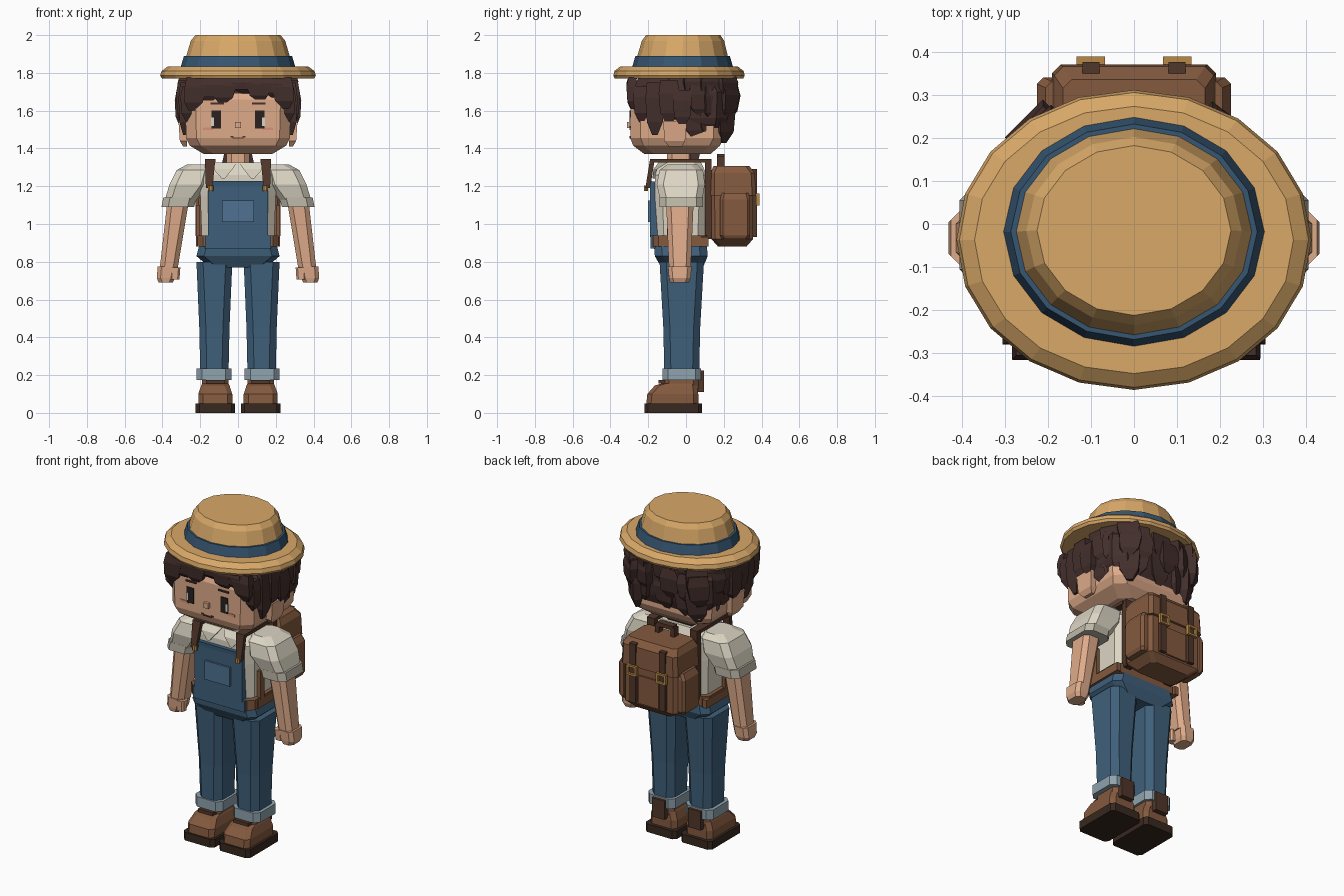
import bpy, math, random
from mathutils import Vector

random.seed(4)


def mat(name, hexcol):
    m = bpy.data.materials.new(name)
    c = [int(hexcol[i:i + 2], 16) / 255 for i in (0, 2, 4)]
    m.diffuse_color = [((v + .055) / 1.055) ** 2.4 for v in c] + [1]
    return m


SKIN, HAIR = mat("skin", "DFAB8A"), mat("hair", "432F2C")
STRAW, NAVY = mat("straw", "D8A868"), mat("ribbon", "365672")
CREAM, CUFF = mat("cream", "DDD6C5"), mat("cream_cuff", "BDB8A8")
DENIM, PATCH, PALE = mat("denim", "3F607B"), mat("denim_pocket", "4E7191"), mat("pale_denim", "8FA3AE")
LEATHER, DARK = mat("leather", "845A3F"), mat("dark_leather", "51372A")
SOLE, GOLD = mat("sole", "38281F"), mat("brass", "B98A45")
BLACK, PINK, WHITE = mat("eye", "29211F"), mat("blush", "D98F78"), mat("eye_light", "D8D4CC")


def ring(r, c, sides):
    """One horizontal cross-section (z, x0, x1, y0, y1): ellipse or chamfered rectangle."""
    z, x0, x1, y0, y1 = r
    if sides:
        cx, cy = (x0 + x1) / 2, (y0 + y1) / 2
        return [(cx + (x1 - x0) / 2 * math.sin(-t), cy + (y1 - y0) / 2 * math.cos(t), z)
                for t in (2 * math.pi * i / sides for i in range(sides))]
    if not c:
        return [(x0, y0, z), (x1, y0, z), (x1, y1, z), (x0, y1, z)]
    c = min(c, (x1 - x0) * .4, (y1 - y0) * .4)
    return [(x0 + c, y0, z), (x1 - c, y0, z), (x1, y0 + c, z), (x1, y1 - c, z),
            (x1 - c, y1, z), (x0 + c, y1, z), (x0, y1 - c, z), (x0, y0 + c, z)]


def loft(name, rings, m, c=0.0, sides=0, mirror=False):
    loops = [ring(r, c, sides) for r in sorted(rings)]
    n = len(loops[0])
    faces = [(k * n + i, k * n + (i + 1) % n, (k + 1) * n + (i + 1) % n, (k + 1) * n + i)
             for k in range(len(loops) - 1) for i in range(n)]
    faces += [tuple(reversed(range(n))), tuple(range((len(loops) - 1) * n, len(loops) * n))]
    me = bpy.data.meshes.new(name)
    me.from_pydata([p for l in loops for p in l], [], faces)
    me.materials.append(m)
    ob = bpy.data.objects.new(name, me)
    bpy.context.collection.objects.link(ob)
    if mirror:
        ob.modifiers.new("mirror", 'MIRROR').use_mirror_merge = False
    return ob


def box(name, x0, x1, y0, y1, z0, z1, m, mirror=False, c=0.0):
    return loft(name, [(z0, x0, x1, y0, y1), (z1, x0, x1, y0, y1)], m, c, 0, mirror)


def disc(z, rx, ry, cy):
    return (z, -rx, rx, cy - ry, cy + ry)


def lock(name, x, y, top, tip, w, d, ang=0.0, lean=0.0):
    """Tapered lock of hair whose thin axis points along ang."""
    h = top - tip
    ob = loft(name, [(top, -w * .42, w * .42, -d * .6, d * .3), (top - h * .3, -w / 2, w / 2, -d / 2, d / 2),
                     (tip + h * .25, lean * .5 - w * .42, lean * .5 + w * .42, -d / 2, d * .4),
                     (tip, lean - w * .14, lean + w * .14, -d * .4, 0)], HAIR)
    ob.location = (x, y, 0)
    ob.rotation_euler = (0, 0, ang)


# Boots, cuffs and legs
box("boot_sole", .015, .225, -.22, .085, 0, .05, SOLE, True, .02)
loft("boot_foot", [(.05, .03, .21, -.21, .065), (.1, .03, .21, -.205, .065), (.145, .045, .195, -.165, .06),
                   (.155, .05, .19, -.13, .06)], LEATHER, .025, mirror=True)
box("boot_shaft", .05, .19, -.115, .065, .13, .2, LEATHER, True, .025)
box("boot_lace", .07, .17, -.145, -.1, .155, .175, DARK, True)
box("boot_heel_tab", .08, .165, .05, .095, .11, .225, DARK, True)
loft("trouser_cuff", [(.175, .035, .22, -.125, .08), (.235, .035, .22, -.125, .08)], PALE, .03, mirror=True)
loft("trouser_leg", [(.22, .05, .2, -.115, .07), (.45, .045, .205, -.12, .075), (.8, .03, .22, -.14, .095)],
     DENIM, .035, mirror=True)
loft("hips", [(.77, -.15, .15, -.13, .09), (.83, -.22, .22, -.165, .115), (.89, -.205, .205, -.17, .11)], DENIM, .04)

# Torso, belt and overalls
loft("shirt_body", [(.87, -.19, .19, -.155, .1), (1.15, -.2, .2, -.165, .11), (1.26, -.2, .2, -.165, .11),
                    (1.325, -.14, .14, -.14, .08)], CREAM, .04)
box("belt", -.215, .215, -.175, .11, .88, .94, LEATHER, c=.03)
box("overall_waist", -.175, .175, -.187, -.12, .87, .94, DENIM)
box("overall_bib", -.16, .16, -.19, -.14, .93, 1.225, DENIM)
box("bib_pocket", -.085, .085, -.202, -.18, 1.01, 1.125, PATCH)
box("bib_hem", -.16, .16, -.195, -.18, 1.205, 1.228, NAVY)
loft("overall_strap_front", [(1.19, .135, .17, -.215, -.19), (1.345, .12, .175, -.19, -.165)], DARK, mirror=True)
box("strap_over_shoulder", .12, .175, -.19, .11, 1.325, 1.345, DARK, True)
box("strap_back", .12, .17, .1, .135, .92, 1.345, DARK, True)
box("pack_side_strap", .195, .222, -.12, .12, .88, .93, LEATHER, True)
box("pack_lower_strap", .2, .222, -.1, -.06, .9, 1.1, LEATHER, True)
loft("strap_button", [(1.175, .13, .16, -.222, -.2), (1.205, .13, .16, -.222, -.2)], GOLD, .008, mirror=True)
loft("collar", [(1.325, .005, .14, -.145, -.1), (1.29, .03, .13, -.172, -.13), (1.24, .07, .085, -.178, -.15)],
     CREAM, mirror=True)

# Sleeves, arms and hands
loft("sleeve", [(1.315, .15, .27, -.1, .06), (1.285, .14, .325, -.14, .09), (1.21, .16, .362, -.155, .1),
                (1.12, .225, .39, -.135, .085)], CREAM, .035, mirror=True)
loft("sleeve_cuff", [(1.09, .232, .405, -.14, .09), (1.14, .22, .395, -.14, .09)], CUFF, .035, mirror=True)
loft("arm", [(1.11, .262, .375, -.105, .04), (.76, .32, .415, -.09, .025)], SKIN, .025, mirror=True)
loft("hand", [(.69, .345, .42, -.085, .015), (.715, .335, .43, -.09, .025), (.775, .325, .425, -.095, .03)],
     SKIN, .02, mirror=True)
loft("thumb", [(.705, .31, .36, -.09, -.045), (.77, .305, .36, -.095, -.04)], SKIN, .01, mirror=True)

# Neck, head and face
box("neck", -.06, .06, -.1, .04, 1.28, 1.4, SKIN, c=.025)
loft("head", [(1.37, -.18, .18, -.22, .13), (1.415, -.255, .255, -.28, .18), (1.455, -.275, .275, -.295, .2),
              (1.66, -.28, .28, -.295, .2), (1.79, -.23, .23, -.24, .16)], SKIN, .055)
loft("ear", [(1.41, .27, .29, -.09, -.02), (1.44, .27, .308, -.115, -.005), (1.545, .27, .315, -.12, .005)],
     SKIN, mirror=True)
box("eye", .09, .14, -.3, -.28, 1.505, 1.6, BLACK, True)
box("eye_white", .127, .142, -.302, -.28, 1.52, 1.565, WHITE, True)
box("eyebrow", .075, .145, -.302, -.28, 1.632, 1.642, HAIR, True)
box("cheek", .13, .185, -.298, -.28, 1.497, 1.512, PINK, True)
box("nose", -.016, .016, -.312, -.28, 1.508, 1.54, SKIN)
box("mouth", -.028, .028, -.299, -.28, 1.452, 1.459, DARK)
box("mouth_corner", .025, .04, -.299, -.28, 1.457, 1.465, DARK, True)

# Hair: cap, back mass, fringe, side locks and layered back locks
loft("hair_top", [(1.69, -.285, .285, -.29, .21), (1.73, -.28, .28, -.285, .21), (1.81, -.22, .22, -.22, .16)], HAIR, .07)
loft("hair_back", [(1.45, -.23, .23, .07, .19), (1.53, -.285, .285, .0, .215), (1.56, -.295, .295, -.13, .22),
                   (1.7, -.295, .295, -.15, .225), (1.79, -.24, .24, -.15, .18)], HAIR, .06)
for i, (x, tip) in enumerate([(-.225, 1.60), (-.14, 1.645), (-.065, 1.635), (.02, 1.69), (.1, 1.65), (.175, 1.67), (.235, 1.61)]):
    lock(f"fringe_{i}", x, -.29, 1.775, tip, .115, .05, math.pi, .02 if x < 0 else -.02)
for s in (-1, 1):
    side = -s * math.pi / 2
    lock("temple_lock_front", s * .275, -.235, 1.73, 1.54, .09, .06, side)
    lock("temple_lock", s * .29, -.165, 1.75, 1.47, .1, .05, side)
    lock("ear_lock", s * .3, -.09, 1.76, 1.53, .11, .055, side)
    lock("flick_lock", s * .31, -.02, 1.71, 1.52, .1, .05, side)
for row, (top, tip, grow) in enumerate([(1.66, 1.435, 0), (1.735, 1.53, .025), (1.79, 1.63, .015)]):
    for i in range(9):
        a = math.radians(8 + i * 20.5 + (row % 2) * 4)
        sq = lambda v: math.copysign(abs(v) ** .6, v)
        y = .2 + grow if abs(math.cos(a)) < .75 else -.02 + (.21 + grow) * sq(math.sin(a))
        lock(f"back_lock_{row}_{i}", (.285 + grow * .6) * sq(math.cos(a)) * (.97 if row else .93), y,
             top, tip + random.uniform(-.01, .05), .125, .055, a - math.pi / 2, random.uniform(-.02, .02))
loft("nape_hair", [(1.32, -.085, .085, .02, .06), (1.43, -.06, .06, .02, .09)], HAIR)

# Straw hat
loft("hat_brim", [disc(1.77, .402, .34, -.037), disc(1.785, .412, .348, -.037), disc(1.81, .405, .342, -.037),
                  disc(1.835, .37, .31, -.037)], STRAW, sides=20)
loft("hat_crown", [disc(1.82, .29, .255, -.018), disc(1.895, .272, .238, -.018), disc(1.97, .25, .218, -.016),
                   disc(2.0, .225, .197, -.015)], STRAW, sides=16)
loft("hat_band", [disc(1.83, .304, .267, -.018), disc(1.89, .286, .25, -.018)], NAVY, sides=16)

# Backpack
loft("pack_body", [(.88, -.13, .13, .17, .32), (.92, -.18, .18, .135, .355), (1.2, -.18, .18, .13, .355)], LEATHER, .02)
loft("pack_flap", [(1.15, -.19, .19, .13, .37), (1.27, -.185, .185, .13, .365), (1.307, -.165, .165, .145, .335)],
     LEATHER, .02)
loft("pack_side_pocket", [(.92, .17, .215, .19, .33), (.94, .17, .225, .18, .34), (1.13, .17, .225, .18, .34),
                          (1.165, .17, .205, .19, .33)], LEATHER, .015, mirror=True)
box("pack_front_pocket", -.07, .07, .34, .365, .93, 1.1, LEATHER)
box("pack_strap", .08, .12, .345, .376, .93, 1.29, DARK, True)
box("pack_handle_post", .04, .065, .165, .205, 1.29, 1.36, DARK, True)
box("pack_handle_grip", -.055, .055, .165, .205, 1.345, 1.37, DARK)
for z in (1.105, 1.155):
    box("buckle_bar", .067, .133, .37, .389, z - .006, z + .006, GOLD, True)
for x in (.073, .127):
    box("buckle_side", x - .006, x + .006, .37, .389, 1.105, 1.155, GOLD, True)
